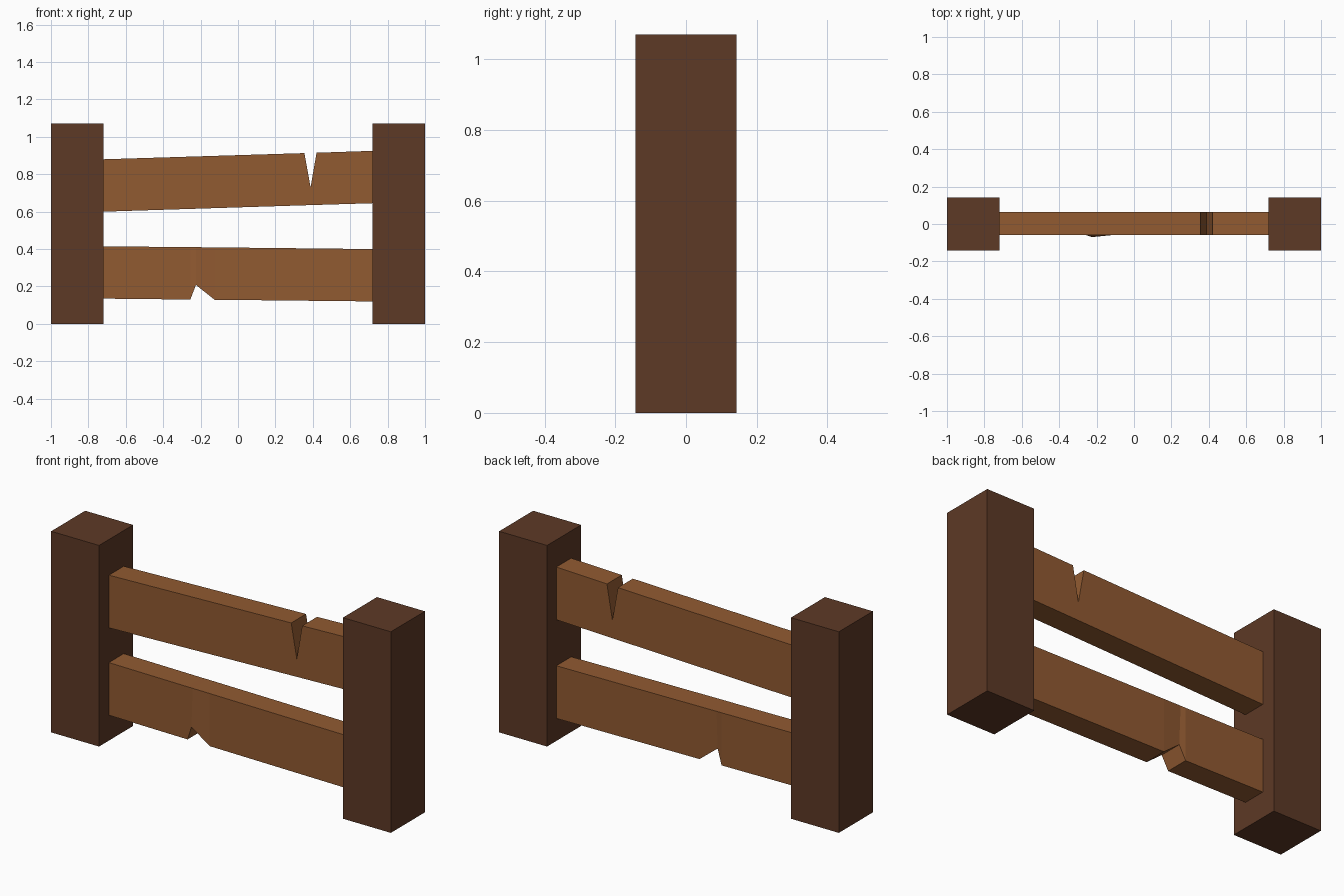
import bpy, bmesh

if "Cube" in bpy.data.objects:
    bpy.data.objects.remove(bpy.data.objects["Cube"])


def material(name, color):
    m = bpy.data.materials.new(name)
    m.diffuse_color = color
    m.use_nodes = True
    m.node_tree.nodes["Principled BSDF"].inputs["Base Color"].default_value = m.diffuse_color
    return m


dark_wood = material("dark_wood", (0.11, 0.041, 0.019, 1))
light_wood = material("light_wood", (0.285, 0.103, 0.031, 1))


def finish(name, bm, mat):
    bmesh.ops.recalc_face_normals(bm, faces=bm.faces)
    me = bpy.data.meshes.new(name)
    bm.to_mesh(me)
    bm.free()
    me.materials.append(mat)
    ob = bpy.data.objects.new(name, me)
    bpy.context.collection.objects.link(ob)
    return ob


def post(name, x):
    bm = bmesh.new()
    bmesh.ops.create_cube(bm, size=1)
    bmesh.ops.scale(bm, vec=(0.282, 0.286, 1.07), verts=bm.verts)
    bmesh.ops.translate(bm, vec=(x, 0, 0.535), verts=bm.verts)
    finish(name, bm, dark_wood)


def rail(name, sections):
    # each section: x, bottom z, top z, sideways shift of the bottom edge
    bm = bmesh.new()
    front, back = -0.06, 0.065
    rings = []
    for x, lo, hi, shift in sections:
        pts = [(front + shift, lo), (back + shift, lo), (back, hi), (front, hi)]
        rings.append([bm.verts.new((x, y, z)) for y, z in pts])
    for a, b in zip(rings, rings[1:]):
        for i in range(4):
            j = (i + 1) % 4
            bm.faces.new((a[i], a[j], b[j], b[i]))
    bm.faces.new(rings[0])
    bm.faces.new(rings[-1])
    finish(name, bm, light_wood)


# Square posts at both ends
for side, x in (("left", -0.859), ("right", 0.859)):
    post(side + "_post", x)

# Upper rail, split from above
rail("upper_rail", [
    (-0.719, 0.60, 0.88, 0),
    (0.355, 0.634, 0.913, 0),
    (0.388, 0.635, 0.73, 0),
    (0.42, 0.636, 0.915, 0),
    (0.719, 0.645, 0.925, 0),
])

# Lower rail, chipped from below with the chip pushed slightly forward
rail("lower_rail", [
    (-0.719, 0.135, 0.415, 0),
    (-0.255, 0.13, 0.41, 0),
    (-0.225, 0.208, 0.41, -0.01),
    (-0.125, 0.129, 0.409, 0),
    (0.719, 0.12, 0.40, 0),
])
